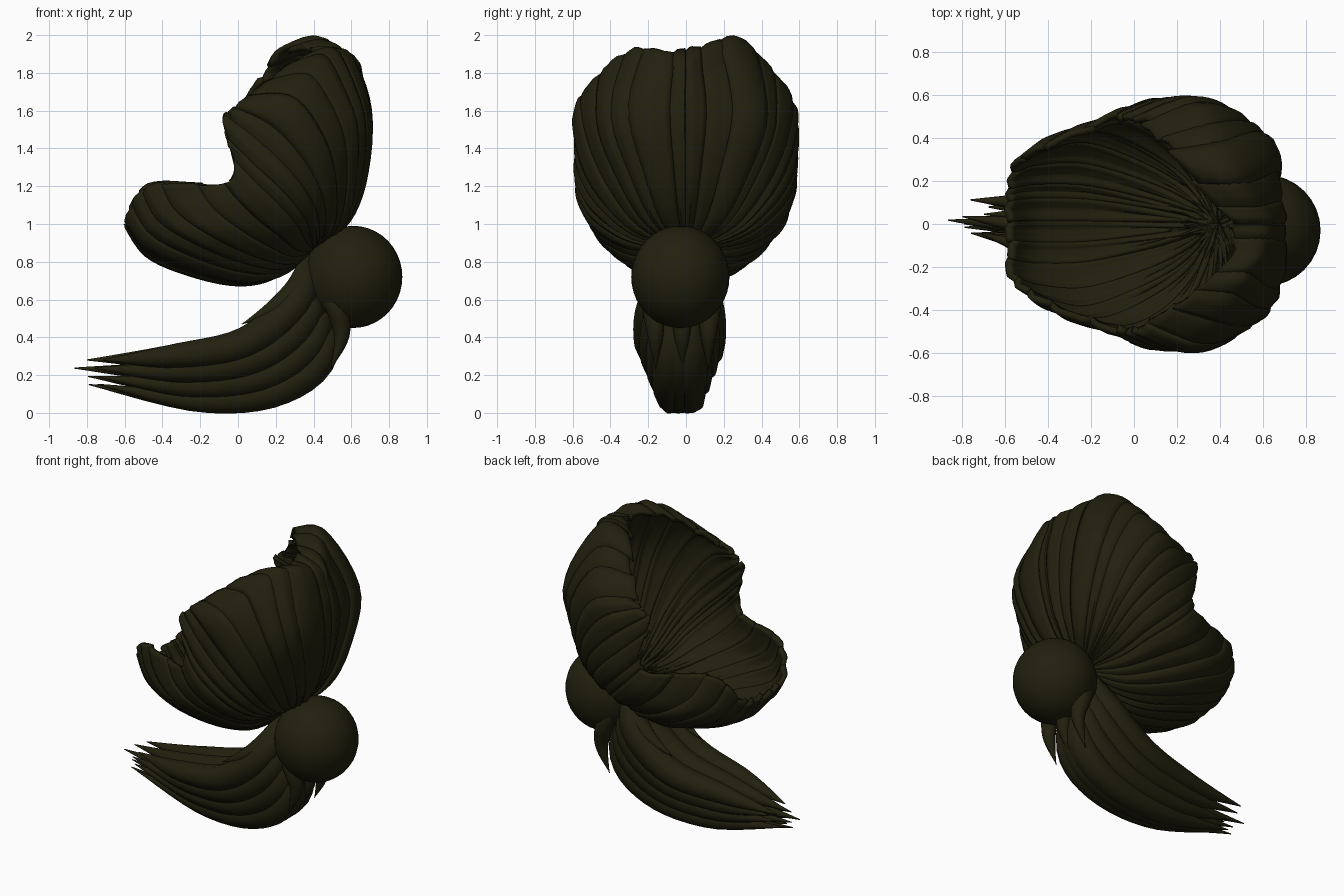
import bpy, bmesh, math, random
from mathutils import Vector

random.seed(4)
cube = bpy.data.objects.get("Cube")
if cube:
    bpy.data.objects.remove(cube)

hair = bpy.data.materials.new("dark olive brown")
hair.use_nodes = True
colour = (0.016, 0.0145, 0.0045, 1)
hair.diffuse_color = colour
hair.node_tree.nodes["Principled BSDF"].inputs["Base Color"].default_value = colour


def spline(points, t):
    """Catmull-Rom point at t, from 0 to 1 along the points."""
    last = len(points) - 1
    x = min(max(t, 0), 1) * last
    i = min(int(x), last - 1)
    f = x - i
    a, b, c, d = (points[min(max(i + k, 0), last)] for k in (-1, 0, 1, 2))
    return b + 0.5 * f * (c - a + f * (2 * a - 5 * b + 4 * c - d + f * (3 * (b - c) + d - a)))


def finish(name, bm):
    mesh = bpy.data.meshes.new(name)
    bm.to_mesh(mesh)
    bm.free()
    mesh.materials.append(hair)
    obj = bpy.data.objects.new(name, mesh)
    bpy.context.collection.objects.link(obj)
    bpy.ops.object.select_all(action='DESELECT')
    obj.select_set(True)
    bpy.context.view_layer.objects.active = obj
    bpy.ops.object.shade_smooth_by_angle(angle=math.radians(50))
    return obj


def grid_faces(bm, rows):
    for a, b in zip(rows, rows[1:]):
        for j in range(len(a) - 1):
            bm.faces.new((a[j], b[j], b[j + 1], a[j + 1]))


# Guide lines of the cap: from the tie to the rim, from under the front round to the crown
TIE = Vector((0.41, 0, 0.86))
GUIDES = [
    ((.2, 0, .72), (0, 0, .68), (-.25, 0, .73), (-.48, 0, .83), (-.6, 0, 1)),
    ((.23, .1, .73), (.02, .18, .71), (-.25, .25, .78), (-.48, .25, .89), (-.59, .22, 1.04)),
    ((.25, .21, .77), (.03, .36, .82), (-.2, .45, .93), (-.38, .41, 1.06), (-.46, .36, 1.22)),
    ((.33, .27, .87), (.25, .45, .95), (.15, .53, 1.04), (.05, .56, 1.14), (-.04, .53, 1.24)),
    ((.43, .28, .93), (.4, .48, 1.08), (.28, .58, 1.25), (.1, .58, 1.42), (-.08, .51, 1.57)),
    ((.51, .25, .98), (.53, .42, 1.2), (.47, .53, 1.45), (.3, .56, 1.68), (.05, .46, 1.69)),
    ((.57, .15, 1), (.65, .26, 1.25), (.65, .36, 1.6), (.44, .28, 1.97), (.2, .27, 1.92)),
    ((.58, 0, 1.01), (.69, 0, 1.25), (.72, 0, 1.6), (.63, 0, 1.86), (.44, 0, 1.93)),
]
half = [[TIE] + [Vector(p) for p in g] for g in GUIDES]
mirrored = [[Vector((p.x, -p.y, p.z)) for p in g] for g in half[:0:-1]]
guides = mirrored + half
CENTRE = Vector((0.15, 0, 1.25))


def cap_point(turn, s):
    p = spline([spline(g, s) for g in guides], turn)
    # One side of the crown sits lower and further back than the other
    if p.y < 0 and p.z > 1.7:
        high = (p.z - 1.7) * min(1, -p.y * 8)
        p.z -= 0.2 * high
        p.x += 0.6 * high * s ** 4
    return p


# Cap: overlapping crowned locks, each with its own length
def cap():
    bm = bmesh.new()
    count, cols, length = 34, 7, 24
    edges = [(i + random.uniform(-.25, .25)) / count for i in range(count + 1)]
    edges[0], edges[-1] = 0, 1
    for start, end in zip(edges, edges[1:]):
        reach = random.uniform(0.97, 1.03)
        lift = random.uniform(-.006, .008)
        middle_back = abs(start + end - 1) > 0.92
        rows = []
        for i in range(length + 1):
            row = []
            for j in range(cols):
                f = j / (cols - 1)
                s = i / length * min(reach - 0.02 * f, 1)
                turn = start + (end - start) * (f * 1.16 - 0.08)
                p = cap_point(turn, s)
                crown = lift + 0.018 * (4 * f * (1 - f) - 0.7)
                crown += 0.003 * math.sin(f * 12 + start * 40)
                if middle_back and s < 0.75:
                    crown -= 0.02
                p += (p - CENTRE).normalized() * crown * min(1, s * 4)
                row.append(bm.verts.new(p))
            rows.append(row)
        grid_faces(bm, rows)
    obj = finish("hair_cap", bm)
    solid = obj.modifiers.new("thickness", 'SOLIDIFY')
    solid.thickness = 0.03
    solid.offset = -1


def add_lock(bm, path, radii, sides=10, steps=22):
    """Tapered tube along a path, with shallow grooves."""
    path = [Vector(p) for p in path]
    sizes = [Vector((r, 0, 0)) for r in radii]
    rings = []
    for i in range(steps + 1):
        t = i / steps
        p = spline(path, t)
        ahead = (spline(path, t + .02) - spline(path, t - .02)).normalized()
        side = ahead.cross(Vector((0, 1, 0))).normalized()
        across = side.cross(ahead)
        r = max(spline(sizes, t).x, 0.002)
        ring = []
        for k in range(sides):
            a = math.tau * k / sides
            size = r * (1 if k % 2 else 0.93)
            ring.append(bm.verts.new(p + size * (math.cos(a) * across + math.sin(a) * side)))
        rings.append(ring + ring[:1])
    grid_faces(bm, rings)
    bm.faces.new(rings[0][:-1])
    bm.faces.new(rings[-1][:-1][::-1])


# Ponytail: locks fanned between an upper and a lower sweep
def ponytail():
    upper = [Vector(p) for p in ((.38, 0, .86), (.32, 0, .6), (.04, 0, .37), (-.35, 0, .3), (-.8, 0, .28))]
    lower = [Vector(p) for p in ((.42, 0, .84), (.46, 0, .36), (.23, 0, .13), (-.2, 0, .065), (-.79, 0, .15))]
    fan = (0, .85, 1, .8, .5)
    bm = bmesh.new()
    for level in (0, .33, .67, 1):
        for side in (-1, 0, 1):
            spread = side * (0.155 - 0.1 * level)
            path = []
            for a, b, f in zip(upper, lower, fan):
                p = a.lerp(b, level)
                p.y = (spread - 0.03) * f
                path.append(p)
            path[-1].y += 0.05 * (1 - level)
            path[-1].x += random.uniform(.03, .16) * abs(side)
            if level == .33 and side == 0:
                path[-1].x -= 0.07
            add_lock(bm, path, (.03, .09, .09, .065, .003))
    bmesh.ops.recalc_face_normals(bm, faces=bm.faces)
    finish("ponytail", bm)


# Short loose locks around the tie
def loose_locks():
    bm = bmesh.new()
    for y in (-.16, -.02, .12):
        add_lock(bm, ((.42, 0, .84), (.5, y, .62), (.55, y, .42), (.49, y, .23)), (.04, .06, .045, 0))
    for y in (-.19, .12):
        add_lock(bm, ((.38, 0, .86), (.32, y * .7, .68), (.2, y, .56), (.02, y, .47)), (.03, .06, .05, 0))
    add_lock(bm, ((.36, 0, .81), (.42, 0, .83), (.5, 0, .83)), (.04, .06, .08))
    bmesh.ops.recalc_face_normals(bm, faces=bm.faces)
    finish("loose_locks", bm)


# Round bun behind the tie
def bun():
    bm = bmesh.new()
    bmesh.ops.create_uvsphere(bm, u_segments=32, v_segments=20, radius=0.26)
    bmesh.ops.scale(bm, vec=(1, 1, 1.04), verts=bm.verts)
    bmesh.ops.translate(bm, vec=(.61, -.03, .72), verts=bm.verts)
    finish("bun", bm)


cap()
ponytail()
loose_locks()
bun()
